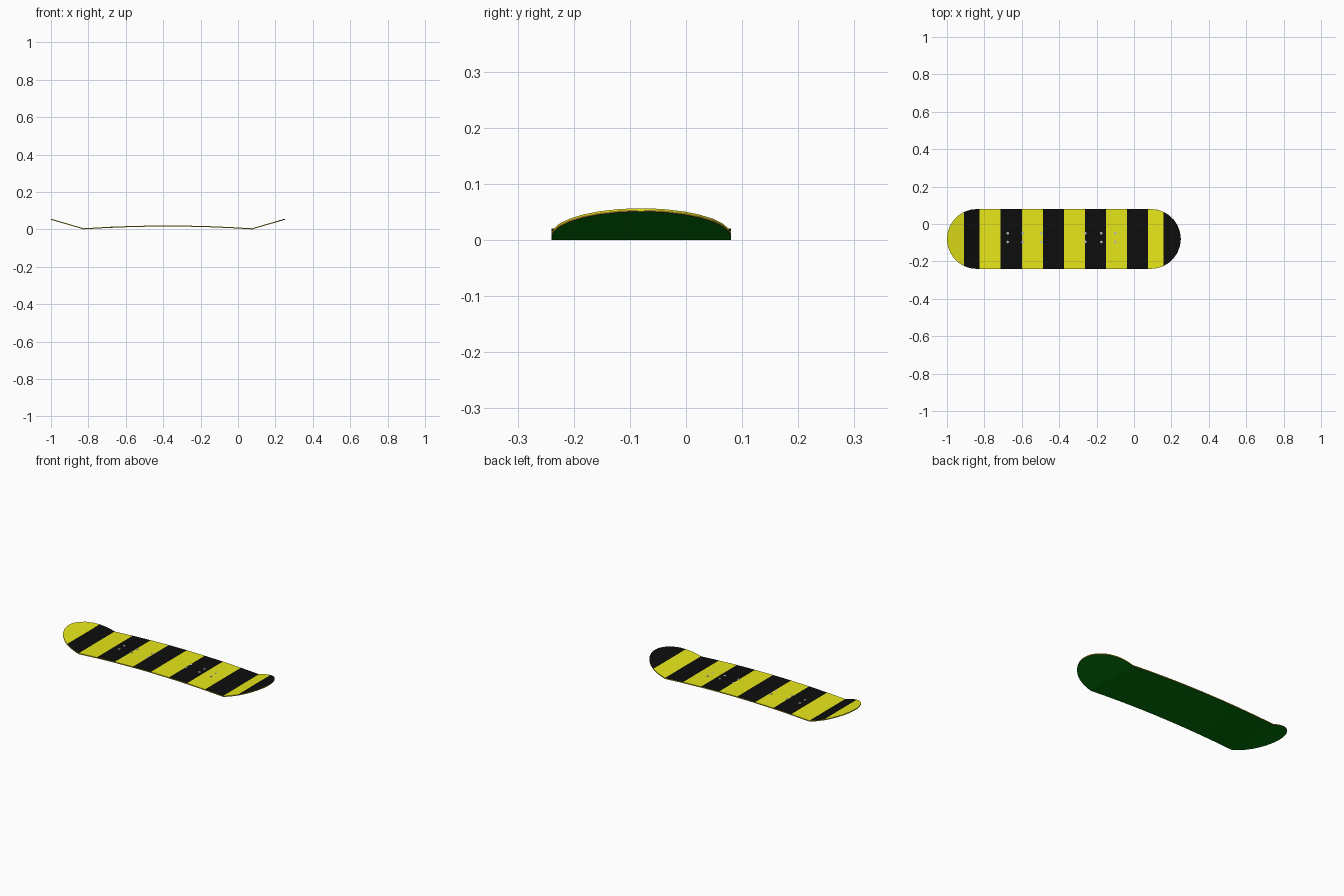
import bpy, bmesh, math

if "Cube" in bpy.data.objects:
    bpy.data.objects.remove(bpy.data.objects["Cube"])

CX, CY = -0.375, -0.08      # deck centre as shown on the grids
HALF_W, KINK, TIP = 0.16, 0.45, 0.625
RISE, CAMBER, THICK = 0.051, 0.015, 0.0055


def mat(name, rgb):
    m = bpy.data.materials.new(name)
    m.diffuse_color = (*rgb, 1)
    m.use_nodes = True
    m.node_tree.nodes["Principled BSDF"].inputs["Base Color"].default_value = m.diffuse_color
    return m


yellow = mat("yellow", (0.8, 0.8, 0.01))
black = mat("black", (0.004, 0.004, 0.004))
green = mat("green", (0.0, 0.17, 0.002))
wood = mat("wood_edge", (0.4, 0.2, 0.03))
steel = mat("steel", (0.5, 0.5, 0.5))


def base_z(u):
    """Underside height at distance u from the deck centre."""
    a = abs(u)
    if a <= KINK:
        return CAMBER * (1 - (a / KINK) ** 2)
    return RISE * (a - KINK) / (TIP - KINK)


# columns: eight cambered strips, then a rounded kick at each end
half = [(0.1125 * i, HALF_W) for i in range(5)]
for deg in (0, 12.5, 25, 37.5, 50, 62, 75, 84, 88):
    a = math.radians(deg)
    half.append((TIP - HALF_W * (1 - math.sin(a)), HALF_W * math.cos(a)))
half[-1] = (TIP, half[-1][1])
cols = [(-u, w) for u, w in reversed(half[1:])] + half

# stripe boundaries across the top
bounds = [-0.533] + [-KINK + 0.1125 * i for i in range(9)] + [0.533]

# deck: each column is a closed ring of six points
bm = bmesh.new()
levels = (0, THICK * 0.5, THICK)
rings = []
for u, w in cols:
    z = base_z(u)
    pts = [(-w, h) for h in levels] + [(w, h) for h in reversed(levels)]
    rings.append([bm.verts.new((CX + u, CY + y, z + h)) for y, h in pts])
for k in range(len(rings) - 1):
    mid = (cols[k][0] + cols[k + 1][0]) / 2
    stripe = sum(mid > b for b in bounds) % 2
    slots = (3, 0, stripe, 0, 3, 2)
    for j in range(6):
        n = (j + 1) % 6
        f = bm.faces.new((rings[k][j], rings[k + 1][j],
                          rings[k + 1][n], rings[k][n]))
        f.material_index = slots[j]
bm.faces.new(rings[0])
bm.faces.new(rings[-1])
bmesh.ops.recalc_face_normals(bm, faces=bm.faces)
me = bpy.data.meshes.new("deck")
bm.to_mesh(me)
bm.free()
deck = bpy.data.objects.new("deck", me)
bpy.context.collection.objects.link(deck)
for m in (yellow, black, green, wood):
    me.materials.append(m)

# bolt heads, in pairs set into the top
for i, x in enumerate((-0.675, -0.595, -0.495, -0.26, -0.175, -0.1)):
    for side in (-1, 1):
        bpy.ops.mesh.primitive_cylinder_add(
            vertices=12, radius=0.007, depth=0.002,
            location=(x, -0.073 + side * 0.023, base_z(x - CX) + THICK))
        bolt = bpy.context.object
        bolt.name = f"bolt_{i}_{'near' if side < 0 else 'far'}"
        bolt.data.materials.append(steel)
